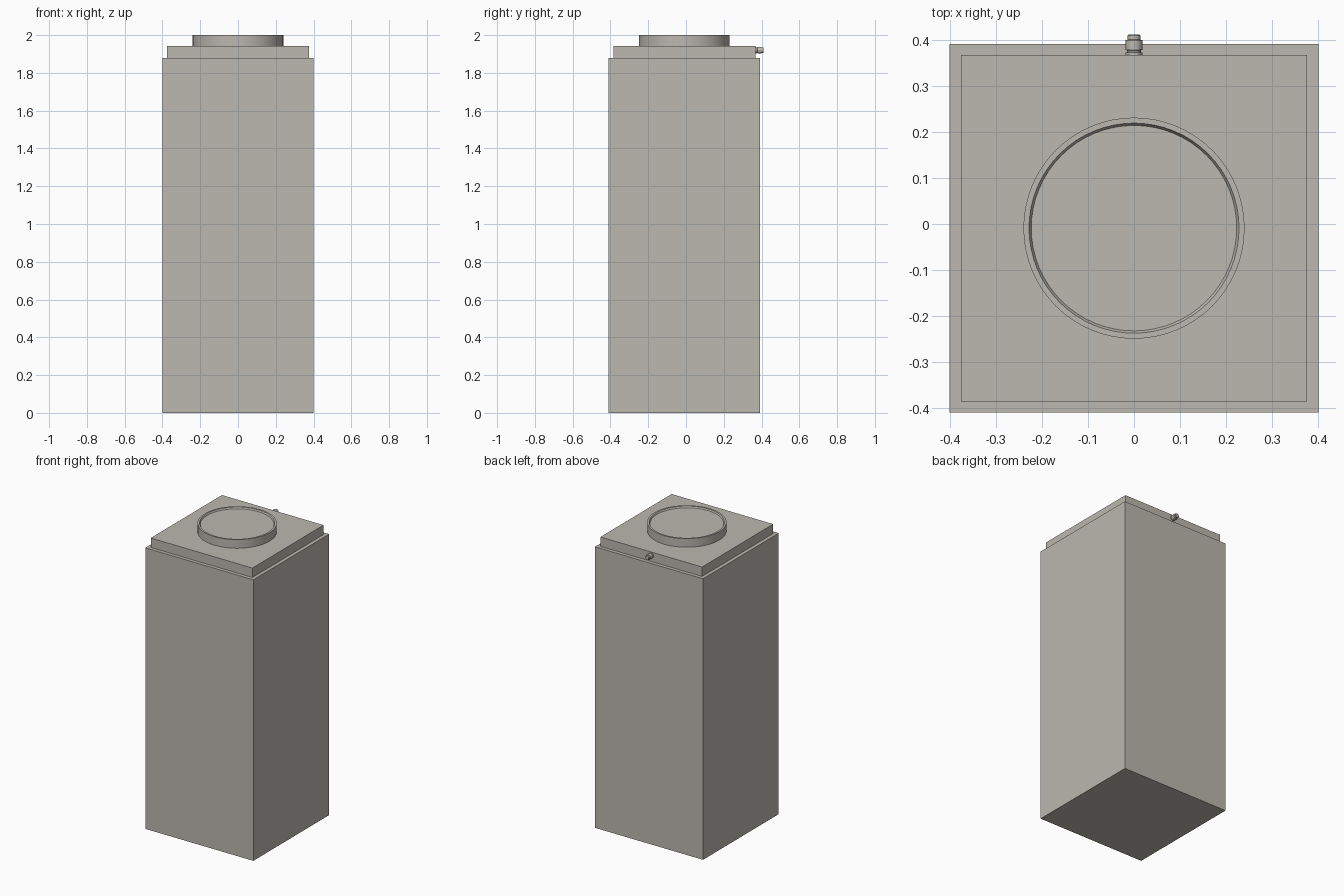
import bpy
import bmesh
import math

if "Cube" in bpy.data.objects:
    bpy.data.objects.remove(bpy.data.objects["Cube"], do_unlink=True)

CY = -0.009  # body axis, offset by the rear connector

grey = bpy.data.materials.new("warm_grey")
grey.use_nodes = True
colour = (0.50, 0.48, 0.43, 1)
grey.diffuse_color = colour
grey.node_tree.nodes["Principled BSDF"].inputs["Base Color"].default_value = colour


def finish(bm, name):
    bmesh.ops.recalc_face_normals(bm, faces=bm.faces)
    mesh = bpy.data.meshes.new(name)
    bm.to_mesh(mesh)
    bm.free()
    mesh.materials.append(grey)
    obj = bpy.data.objects.new(name, mesh)
    bpy.context.collection.objects.link(obj)
    return obj


def box(name, half, z0, z1):
    bm = bmesh.new()
    bmesh.ops.create_cube(bm, size=1)
    for v in bm.verts:
        v.co = (v.co.x * 2 * half, v.co.y * 2 * half + CY, z0 if v.co.z < 0 else z1)
    return finish(bm, name)


def lathe(name, profile, location, sides, tilt=0):
    """Spin (radius, height) points around z, close both ends, then tilt about x."""
    bm = bmesh.new()
    rings = [[bm.verts.new((r * math.cos(math.tau * i / sides),
                            r * math.sin(math.tau * i / sides), h))
              for i in range(sides)] for r, h in profile]
    for low, high in zip(rings, rings[1:]):
        for i in range(sides):
            j = (i + 1) % sides
            bm.faces.new((low[i], low[j], high[j], high[i]))
    bm.faces.new(rings[0])
    bm.faces.new(rings[-1])
    obj = finish(bm, name)
    obj.location = location
    obj.rotation_euler.x = tilt
    bpy.ops.object.select_all(action="DESELECT")
    obj.select_set(True)
    bpy.context.view_layer.objects.active = obj
    bpy.ops.object.shade_smooth_by_angle(angle=math.radians(25))
    return obj


# Tall housing and stepped top plate
box("housing", 0.4, 0, 1.88)
box("top_plate", 0.376, 1.88, 1.943)

# Round window rim with a shallow tapered recess
lathe("window_rim",
      [(0.24, 0), (0.24, 0.057), (0.228, 0.057), (0.223, 0.048)],
      (0, CY, 1.943), 64)

# Cable connector on the back edge of the plate: flange, groove, barrel, tip
lathe("rear_connector",
      [(0.018, 0), (0.018, 0.006), (0.015, 0.007), (0.015, 0.011),
       (0.018, 0.012), (0.018, 0.033), (0.014, 0.034), (0.014, 0.043),
       (0.012, 0.045)],
      (0, 0.366, 1.92), 24, -math.pi / 2)
